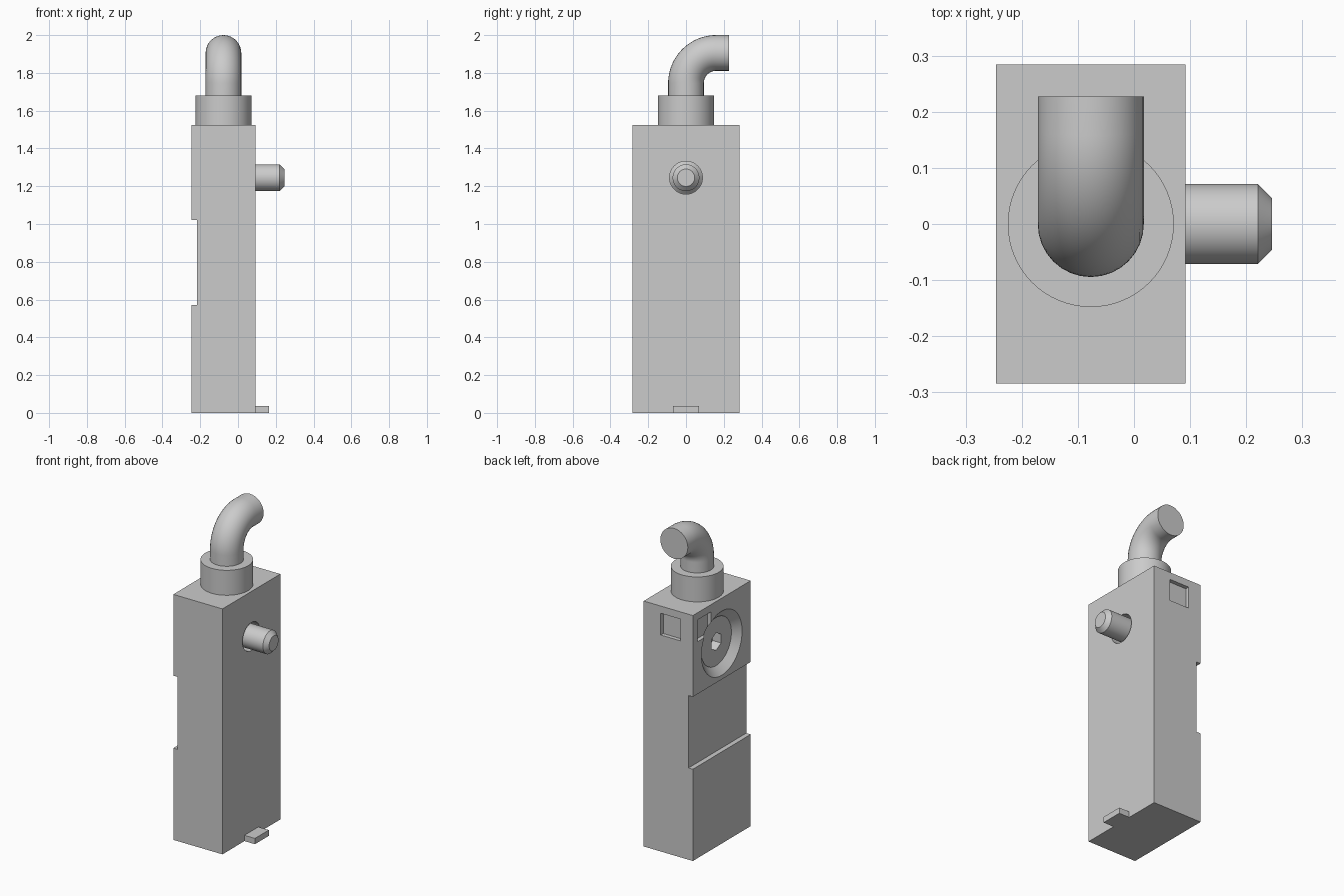
import bpy, bmesh, math
from mathutils import Matrix, Vector

if "Cube" in bpy.data.objects:
    bpy.data.objects.remove(bpy.data.objects["Cube"])

grey = bpy.data.materials.new("plain_grey")
grey.use_nodes = True
COLOUR = (0.6, 0.6, 0.6, 1)
grey.diffuse_color = COLOUR
grey.node_tree.nodes["Principled BSDF"].inputs["Base Color"].default_value = COLOUR

LEFT, RIGHT, HALF_Y, TOP = -0.246, 0.092, 0.284, 1.525
SCREW_Z, CABLE_X = 1.245, -0.077


def finish(name, bm):
    bmesh.ops.recalc_face_normals(bm, faces=bm.faces[:])
    mesh = bpy.data.meshes.new(name)
    bm.to_mesh(mesh)
    bm.free()
    ob = bpy.data.objects.new(name, mesh)
    bpy.context.collection.objects.link(ob)
    mesh.materials.append(grey)
    return ob


def activate(ob):
    bpy.ops.object.select_all(action='DESELECT')
    ob.select_set(True)
    bpy.context.view_layer.objects.active = ob


def smooth(ob):
    activate(ob)
    bpy.ops.object.shade_smooth_by_angle(angle=math.radians(30))


def box(name, low, high):
    low, high = Vector(low), Vector(high)
    bm = bmesh.new()
    bmesh.ops.create_cube(bm, size=1, matrix=Matrix.Translation((low + high) / 2)
                          @ Matrix.Diagonal((*(high - low), 1)))
    return finish(name, bm)


def lathe_x(name, profile, steps=64):
    """Solid turned about the screw axis from (x, radius) points."""
    bm = bmesh.new()
    rings = []
    for x, r in profile:
        angles = [2 * math.pi * i / steps for i in range(steps)]
        rings.append([bm.verts.new((x, r * math.sin(a), SCREW_Z + r * math.cos(a)))
                      for a in angles])
    for a, b in zip(rings, rings[1:]):
        for i in range(steps):
            j = (i + 1) % steps
            bm.faces.new((a[i], a[j], b[j], b[i]))
    bm.faces.new(rings[0])
    bm.faces.new(rings[-1])
    return finish(name, bm)


def cut(ob, cutter):
    mod = ob.modifiers.new("cut", 'BOOLEAN')
    mod.operation, mod.solver, mod.object = 'DIFFERENCE', 'EXACT', cutter
    activate(ob)
    bpy.ops.object.modifier_apply(modifier=mod.name)
    bpy.data.objects.remove(cutter)


# Housing block with a shallow groove across the mounting side
body = box("housing", (LEFT, -HALF_Y, 0), (RIGHT, HALF_Y, TOP))
cut(body, box("groove_cutter", (LEFT - 0.1, -1, 0.57), (LEFT + 0.03, 1, 1.02)))

# Square indicator windows near the top of the back and mounting sides
DEPTH = 0.025
cut(body, box("back_window_cutter", (-0.16, HALF_Y - DEPTH, 1.345), (-0.025, 0.4, 1.48)))
cut(body, box("side_window_cutter", (-0.4, 0.105, 1.345), (LEFT + DEPTH, 0.24, 1.48)))

# Countersunk through hole
cut(body, lathe_x("hole_cutter", [(LEFT - 0.01, 0.21), (LEFT + 0.103, 0.087), (0.2, 0.087)]))
smooth(body)

# Countersunk screw with hexagonal socket and chamfered tip
screw = lathe_x("screw", [(-0.207, 0.15), (-0.128, 0.071), (0.221, 0.071), (0.246, 0.046)])
cut(screw, lathe_x("socket_cutter", [(-0.3, 0.055), (-0.15, 0.055)], steps=6))
smooth(screw)

# Locating tab at the foot
box("locating_tab", (RIGHT - 0.01, -0.068, 0), (0.164, 0.068, 0.036))

# Cable collar
bm = bmesh.new()
bmesh.ops.create_cone(bm, cap_ends=True, segments=64, radius1=0.148, radius2=0.148,
                      depth=0.155, matrix=Matrix.Translation((CABLE_X, 0, TOP + 0.0775)))
smooth(finish("cable_collar", bm))

# Bent cable
BEND, CABLE_R, STEPS = 0.16, 0.0945, 24
path = [(0, 1.67)]
for i in range(STEPS + 1):
    a = math.pi / 2 * i / STEPS
    path.append((BEND * (1 - math.cos(a)), 2 - CABLE_R - BEND + BEND * math.sin(a)))
path.append((0.227, 2 - CABLE_R))
curve = bpy.data.curves.new("cable", 'CURVE')
curve.dimensions = '3D'
curve.bevel_depth = CABLE_R
curve.bevel_resolution = 14
curve.use_fill_caps = True
spline = curve.splines.new('POLY')
spline.points.add(len(path) - 1)
for point, (y, z) in zip(spline.points, path):
    point.co = (CABLE_X, y, z, 1)
curve.materials.append(grey)
cable = bpy.data.objects.new("cable", curve)
bpy.context.collection.objects.link(cable)
activate(cable)
bpy.ops.object.convert(target='MESH')
smooth(bpy.context.object)
